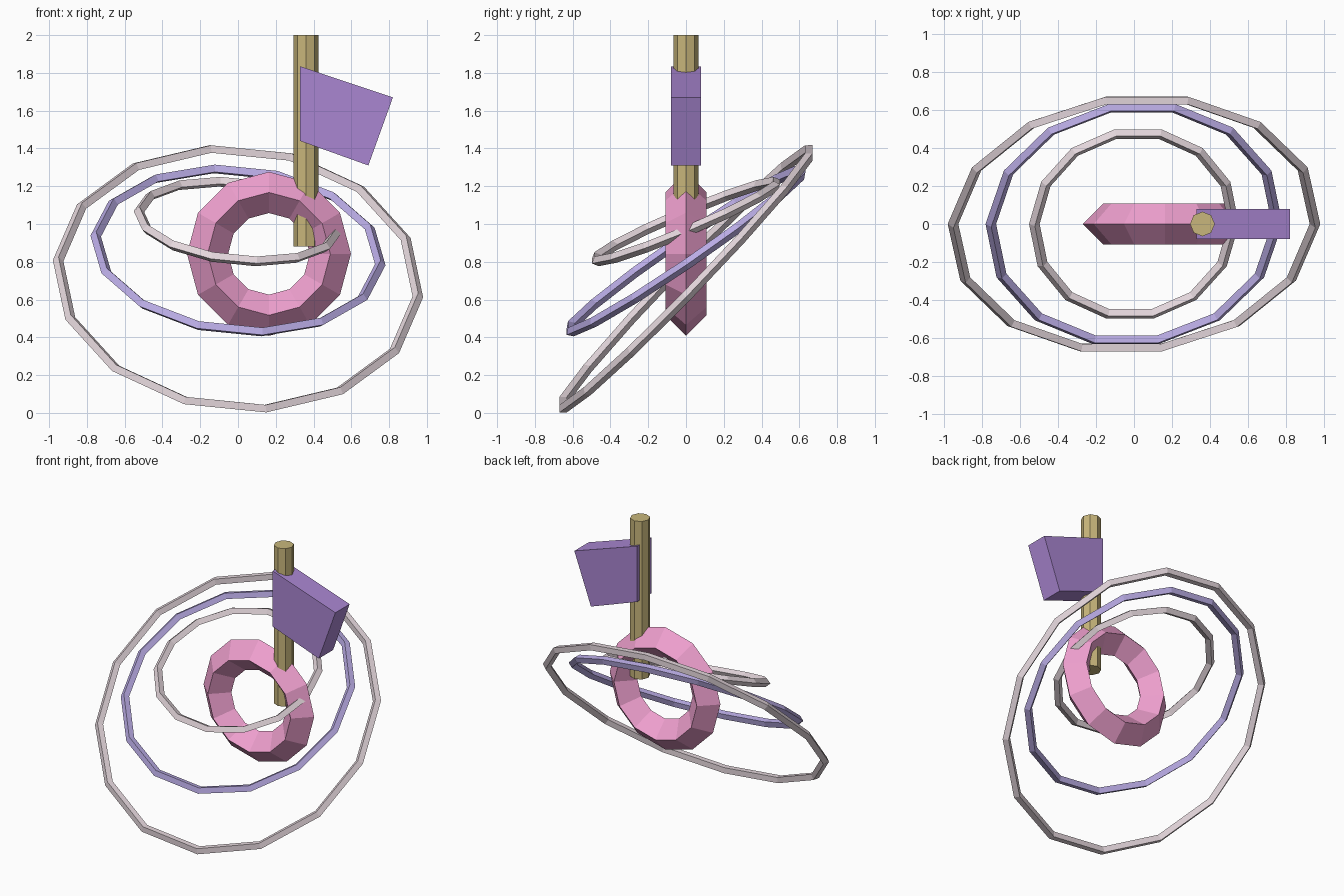
import bpy, bmesh
from math import pi

if "Cube" in bpy.data.objects:
    bpy.data.objects.remove(bpy.data.objects["Cube"])


def finish(obj, name, color):
    obj.name = obj.data.name = name
    mat = bpy.data.materials.new(name + "_paint")
    mat.diffuse_color = (*color, 1)
    mat.use_nodes = True
    mat.node_tree.nodes["Principled BSDF"].inputs["Base Color"].default_value = mat.diffuse_color
    obj.data.materials.append(mat)
    return obj


def ring(name, color, loc, rot, major, minor, sides):
    # Low-poly torus with a diamond cross-section
    bpy.ops.mesh.primitive_torus_add(
        location=loc, rotation=rot, major_radius=major, minor_radius=minor,
        major_segments=sides, minor_segments=4)
    return finish(bpy.context.object, name, color)


PALE = (0.78, 0.68, 0.72)
LAVENDER = (0.50, 0.42, 0.80)

# Three tilted orbit rings
for name, color, z, tilt, radius in (
        ("outer_ring", PALE, 0.71, 0.8, 0.957),
        ("middle_ring", LAVENDER, 0.86, 0.6, 0.757),
        ("inner_ring", PALE, 1.013, 0.4, 0.527)):
    ring(name, color, (0, 0, z), (tilt, 0.1, 0), radius, 0.028, 14)

# Thick upright ring in the middle
ring("core_ring", (0.86, 0.35, 0.62), (0.164, 0, 0.842), (pi / 2, 0, 0), 0.325, 0.109, 12)

# Octagonal pole
bpy.ops.mesh.primitive_cylinder_add(vertices=8, radius=0.065, depth=1.12, location=(0.36, 0, 1.44))
finish(bpy.context.object, "pole", (0.58, 0.47, 0.20))

# Slanted flag block, extruded from its side profile
bm = bmesh.new()
profile = [(0.328, 1.44), (0.69, 1.31), (0.82, 1.67), (0.328, 1.835)]
face = bm.faces.new([bm.verts.new((x, -0.08, z)) for x, z in profile])
new = bmesh.ops.extrude_face_region(bm, geom=[face])["geom"]
bmesh.ops.translate(bm, vec=(0, 0.16, 0), verts=[v for v in new if isinstance(v, bmesh.types.BMVert)])
bmesh.ops.recalc_face_normals(bm, faces=bm.faces)
mesh = bpy.data.meshes.new("flag")
bm.to_mesh(mesh)
bm.free()
flag = bpy.data.objects.new("flag", mesh)
bpy.context.collection.objects.link(flag)
finish(flag, "flag", (0.40, 0.24, 0.64))
